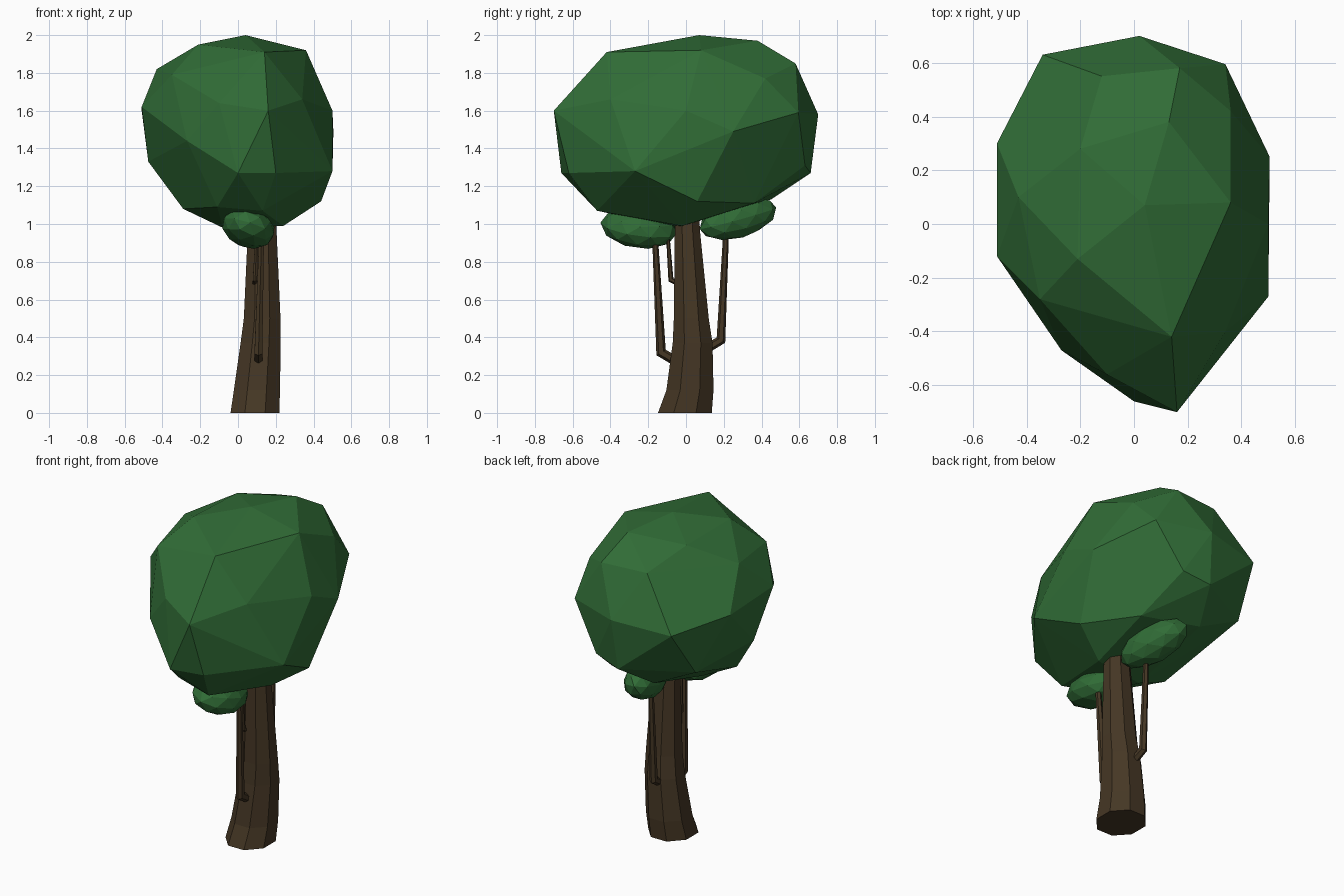
import bpy, bmesh
from math import pi, cos, sin, radians
from mathutils import Matrix, Vector, Euler

if "Cube" in bpy.data.objects:
    bpy.data.objects.remove(bpy.data.objects["Cube"])


def material(name, rgb):
    m = bpy.data.materials.new(name)
    m.diffuse_color = (*rgb, 1)
    m.use_nodes = True
    m.node_tree.nodes["Principled BSDF"].inputs["Base Color"].default_value = m.diffuse_color
    return m


LEAF = material("leaf_green", (0.030, 0.150, 0.037))
BARK = material("bark_brown", (0.060, 0.038, 0.018))


def finish(name, bm, mat):
    bmesh.ops.recalc_face_normals(bm, faces=bm.faces)
    me = bpy.data.meshes.new(name)
    bm.to_mesh(me)
    bm.free()
    me.materials.append(mat)
    ob = bpy.data.objects.new(name, me)
    bpy.context.collection.objects.link(ob)
    return ob


def hull(name, points, mat):
    bm = bmesh.new()
    for p in points:
        bm.verts.new(p)
    bmesh.ops.convex_hull(bm, input=bm.verts)
    loose = [v for v in bm.verts if not v.link_faces]
    bmesh.ops.delete(bm, geom=loose, context='VERTS')
    return finish(name, bm, mat)


def loft(name, rings, sides, mat):
    # rings: list of (centre, x axis vector, y axis vector)
    bm = bmesh.new()
    loops = []
    for c, u, v in rings:
        angles = [2 * pi * (i + 0.5) / sides for i in range(sides)]
        loops.append([bm.verts.new(c + u * cos(a) + v * sin(a)) for a in angles])
    for a, b in zip(loops, loops[1:]):
        for i in range(sides):
            j = (i + 1) % sides
            bm.faces.new((a[i], a[j], b[j], b[i]))
    bm.faces.new(loops[0][::-1])
    bm.faces.new(loops[-1])
    return finish(name, bm, mat)


# Trunk: leaning, tapering eight-sided column (z, x, y, x radius, y radius)
trunk = [(0, .09, -.006, .14, .154), (.12, .10, .021, .132, .135),
         (.37, .12, .035, .115, .114), (.5, .128, .028, .105, .10),
         (.95, .128, .008, .083, .073), (1.1, .128, .005, .075, .065)]
loft("trunk", [(Vector((x, y, z)), Vector((rx, 0, 0)), Vector((0, ry, 0)))
               for z, x, y, rx, ry in trunk], 8, BARK)


# Branches: thin bent tubes in the x = const plane, mitred at the elbow
def branch(name, pts, radii):
    pts = [Vector(p) for p in pts]
    rings = []
    for i, p in enumerate(pts):
        d_in = (p - pts[max(i - 1, 0)]).normalized()
        d_out = (pts[min(i + 1, len(pts) - 1)] - p).normalized()
        t = (d_in + d_out).normalized()
        u = Vector((1, 0, 0))
        u = (u - t * u.dot(t)).normalized()
        rings.append((p, u * radii[i], t.cross(u) * radii[i] * (1.2 if i == 1 else 1)))
    loft(name, rings, 6, BARK)


branch("front_branch", [(.108, -.04, .265), (.108, -.132, .32), (.125, -.165, .95)],
       (.025, .024, .015))
branch("back_branch", [(.10, .10, .335), (.09, .185, .385), (.09, .213, .97)],
       (.025, .022, .015))
branch("small_branch", [(.09, -.02, .675), (.09, -.08, .705), (.10, -.097, .95)],
       (.015, .013, .009))

# Main crown: faceted hull, tier by tier from the top down
top = [(.04, .07, 2), (-.21, -.13, 1.95), (.36, .08, 1.92), (.14, -.42, 1.91),
       (-.2, .28, 1.94), (.13, .38, 1.97), (.17, .58, 1.85), (-.12, .55, 1.85),
       (-.35, -.28, 1.79), (-.43, .1, 1.82), (.36, .42, 1.77)]
middle = [(-.51, -.12, 1.62), (-.51, .3, 1.6), (-.34, .63, 1.55), (.02, .7, 1.58),
          (.34, .595, 1.59), (.505, .25, 1.49), (.5, 0, 1.6), (.34, -.4, 1.66),
          (.16, -.7, 1.6), (-.1, -.56, 1.64)]
lower = [(.5, -.27, 1.28), (.2, -.62, 1.27), (0, -.66, 1.27), (-.27, -.47, 1.44),
         (-.475, .02, 1.33), (-.38, .45, 1.27), (0, .66, 1.27), (.17, .63, 1.31),
         (.44, .06, 1.12)]
bottom = [(-.11, -.41, 1.09), (.13, -.47, 1.07), (-.29, -.08, 1.08), (.24, -.02, .99),
          (-.08, -.05, .98), (-.1, .45, 1.13), (.25, .36, 1.11)]
hull("crown", top + middle + lower + bottom, LEAF)


# Small leaf tufts under the crown, at the branch tips
def tuft(name, loc, size, tilt):
    bm = bmesh.new()
    rot = Euler([radians(a) for a in tilt]).to_matrix().to_4x4()
    m = Matrix.Translation(loc) @ rot @ Matrix.Diagonal((*size, 1))
    bmesh.ops.create_icosphere(bm, subdivisions=2, radius=1, matrix=m)
    finish(name, bm, LEAF)


tuft("front_tuft", (.055, -.25, .98), (.145, .205, .105), (-8, 18, 0))
tuft("back_tuft", (.085, .275, 1.03), (.11, .22, .105), (15, 0, 18))
